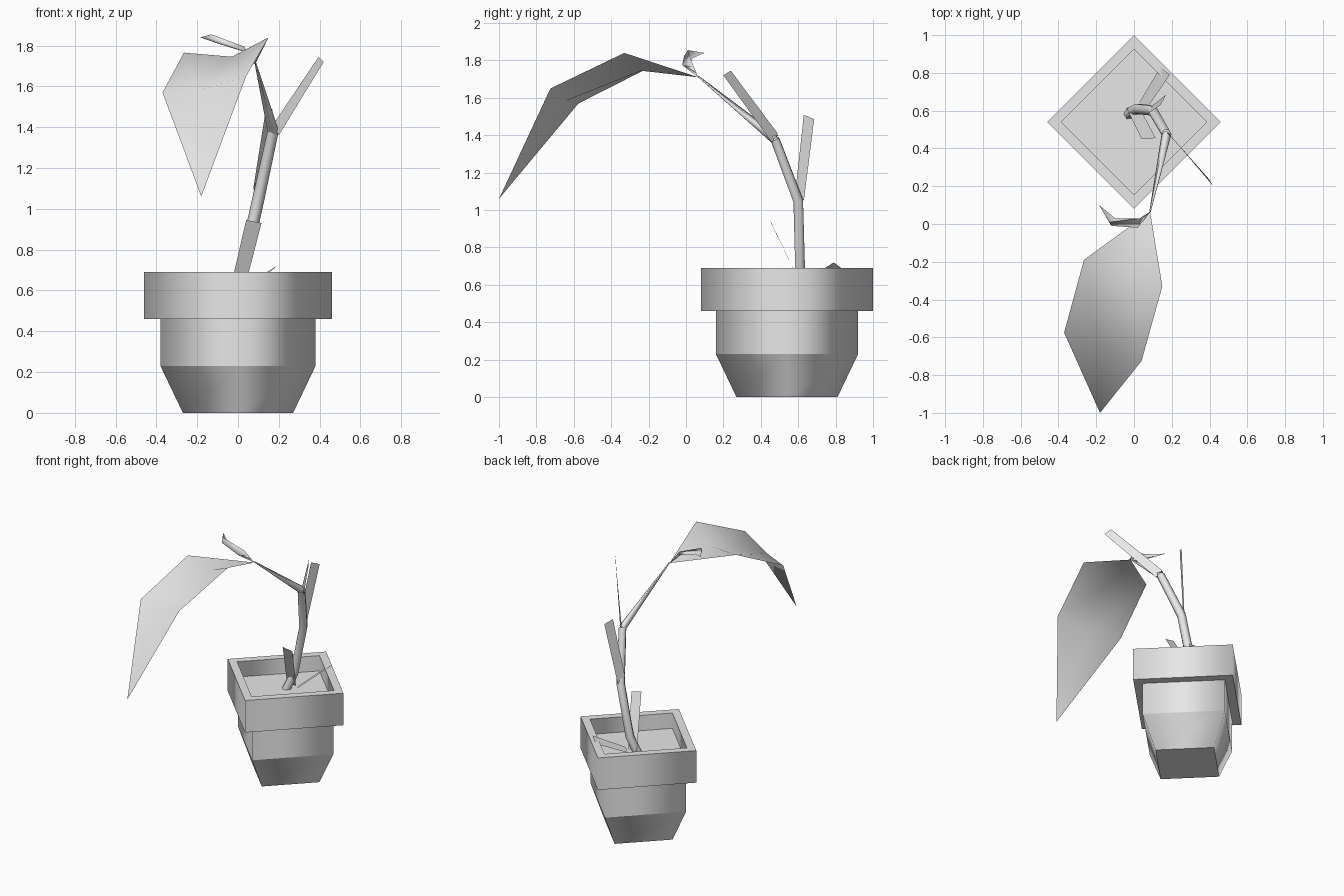
import bpy
from math import cos, sin, pi
from mathutils import Vector

if "Cube" in bpy.data.objects:
    bpy.data.objects.remove(bpy.data.objects["Cube"])

grey = bpy.data.materials.new("plain_grey")
grey.use_nodes = True
grey.diffuse_color = (0.8, 0.8, 0.8, 1)
grey.node_tree.nodes["Principled BSDF"].inputs["Base Color"].default_value = grey.diffuse_color


def make(name, verts, faces):
    mesh = bpy.data.meshes.new(name)
    mesh.from_pydata(verts, [], faces)
    mesh.materials.append(grey)
    for p in mesh.polygons:
        p.use_smooth = True
    obj = bpy.data.objects.new(name, mesh)
    bpy.context.collection.objects.link(obj)
    return obj


def square_ring(r, z, cy=0.54):
    """Square turned 45 degrees, so r is half its diagonal."""
    return [(r * cos(k * pi / 2), cy + r * sin(k * pi / 2), z) for k in range(4)]


def bands(name, profile):
    """Each band has its own vertices: soft around, crisp between bands."""
    verts, faces = [], []
    for (r0, z0), (r1, z1) in zip(profile, profile[1:]):
        n = len(verts)
        verts += square_ring(r0, z0) + square_ring(r1, z1)
        faces += [(n + k, n + (k + 1) % 4, n + 4 + (k + 1) % 4, n + 4 + k) for k in range(4)]
    return make(name, verts, faces)


def tube(name, path, radii, sides):
    pts = [Vector(p) for p in path]
    verts, faces = [], []
    for i, (p, r) in enumerate(zip(pts, radii)):
        d = (pts[min(i + 1, len(pts) - 1)] - pts[max(i - 1, 0)]).normalized()
        u = d.cross(Vector((0, 1, 0))).normalized()
        v = d.cross(u)
        verts += [p + r * (u * cos(2 * pi * k / sides) + v * sin(2 * pi * k / sides))
                  for k in range(sides)]
    for i in range(len(pts) - 1):
        for k in range(sides):
            a, b = i * sides + k, i * sides + (k + 1) % sides
            faces.append((a, b, b + sides, a + sides))
    return make(name, verts, faces)


def leaf(name, base, rows, tip):
    """Folded blade: rows of (edge, midrib, edge) between base and tip."""
    verts = [base] + [p for row in rows for p in row] + [tip]
    end = len(verts) - 1
    faces = [(0, 1, 2), (0, 2, 3), (end, end - 2, end - 3), (end, end - 1, end - 2)]
    for i in range(len(rows) - 1):
        for a in (1 + 3 * i, 2 + 3 * i):
            faces.append((a, a + 3, a + 4, a + 1))
    return make(name, verts, faces)


# Pot
bands("pot_body", [(0.27, 0), (0.38, 0.23), (0.38, 0.46)])
bands("pot_rim", [(0.38, 0.46), (0.46, 0.46), (0.46, 0.69), (0.385, 0.69), (0.385, 0.57)])
make("pot_base", square_ring(0.27, 0), [(3, 2, 1, 0)])
make("soil", square_ring(0.385, 0.58), [(0, 1, 2, 3)])

# Stem and leaf stalk
node = (0.172, 0.475, 1.38)
tube("stem", [(-0.03, 0.58, 0.56), (0.02, 0.61, 0.69), (0.1, 0.6, 1.05), node],
     [0.03, 0.03, 0.03, 0.027], 6)
tube("leaf_stalk", [node, (0.085, 0.065, 1.715)], [0.027, 0.004], 4)

# Cut stalks: flat strips along the stem
strips = {
    "upper_strip": [(0.2, 0.46, 1.36), (0.42, 0.2, 1.72), (0.395, 0.24, 1.745), (0.17, 0.49, 1.41)],
    "back_strip": [(0.075, 0.585, 1.1), (0.14, 0.63, 1.51), (0.17, 0.685, 1.485), (0.1, 0.63, 1.05)],
    "front_strip": [(-0.04, 0.615, 0.6), (0.04, 0.45, 0.945), (0.115, 0.455, 0.93), (0.03, 0.615, 0.6)],
    "low_strip": [(0.06, 0.6, 0.6), (0.19, 0.79, 0.72), (0.14, 0.83, 0.69), (0.02, 0.63, 0.58)],
}
for name, corners in strips.items():
    make(name, corners, [(0, 1, 2, 3)])

# Leaves
joint = (0.085, 0.065, 1.71)
leaf("large_leaf", joint,
     [[(-0.265, -0.19, 1.765), (-0.03, -0.24, 1.745), (0.15, -0.33, 1.84)],
      [(-0.37, -0.575, 1.57), (-0.19, -0.65, 1.58), (0.04, -0.725, 1.65)]],
     (-0.18, -1.0, 1.06))
leaf("young_leaf", joint,
     [[(0.03, 0.03, 1.795), (0.02, -0.02, 1.775), (0.045, 0.03, 1.765)],
      [(-0.13, 0.01, 1.855), (-0.12, -0.01, 1.825), (-0.1, 0.03, 1.81)]],
     (-0.185, 0.1, 1.84))
